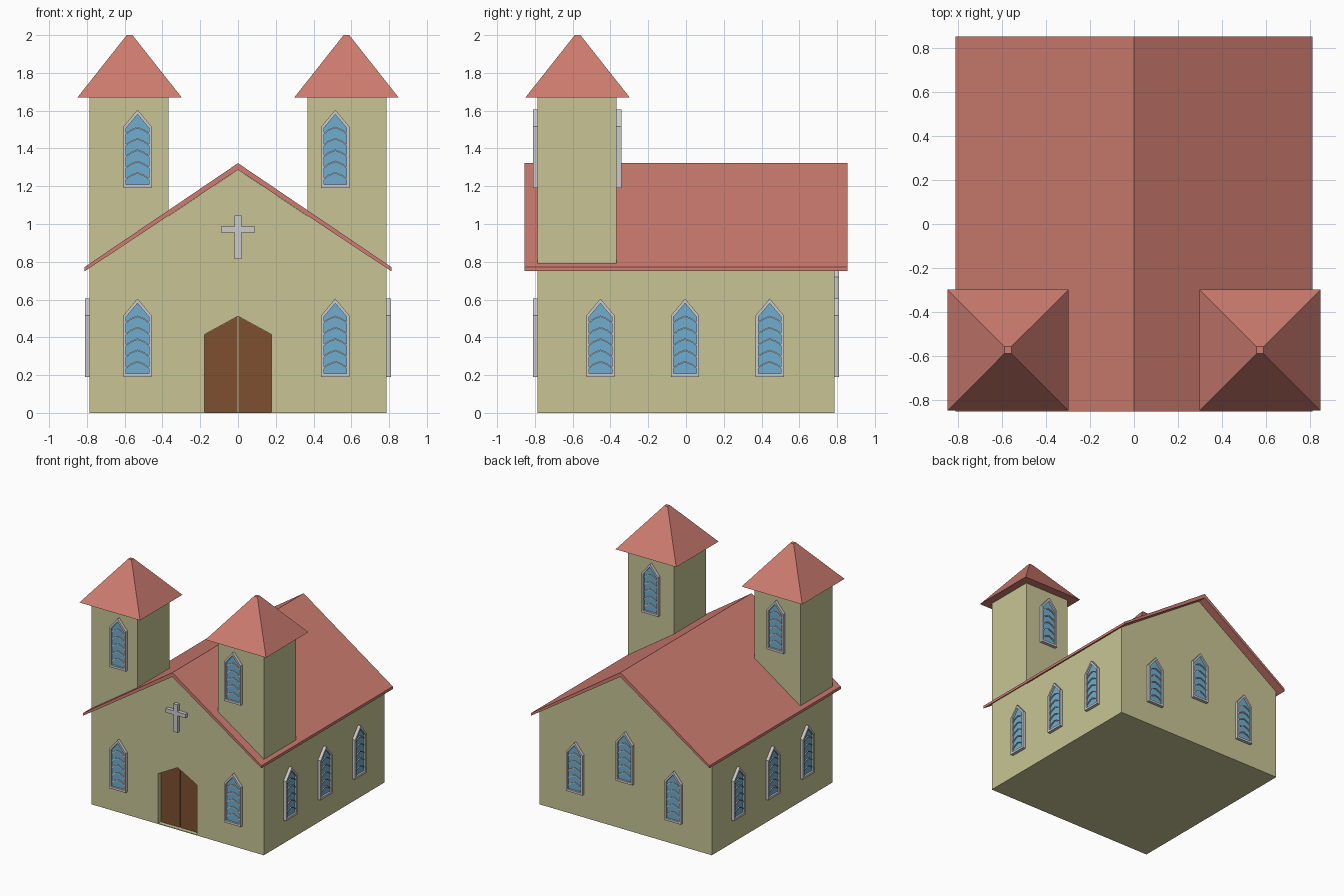
import bpy, bmesh, math
from mathutils import Matrix

if "Cube" in bpy.data.objects:
    bpy.data.objects.remove(bpy.data.objects["Cube"])


def material(name, rgb):
    m = bpy.data.materials.new(name)
    m.diffuse_color = (*rgb, 1)
    m.use_nodes = True
    m.node_tree.nodes["Principled BSDF"].inputs["Base Color"].default_value = m.diffuse_color
    return m


WALL = material("wall_plaster", (0.58, 0.56, 0.30))
ROOF = material("roof_tile", (0.61, 0.20, 0.16))
GLASS = material("window_glass", (0.16, 0.42, 0.62))
WOOD = material("door_wood", (0.21, 0.08, 0.03))


def add_prism(bm, pts, y0, y1):
    """Extrude an x-z outline along y."""
    face = bm.faces.new([bm.verts.new((x, y0, z)) for x, z in pts])
    ext = bmesh.ops.extrude_face_region(bm, geom=[face], use_keep_orig=True)
    moved = [g for g in ext["geom"] if isinstance(g, bmesh.types.BMVert)]
    bmesh.ops.translate(bm, verts=moved, vec=(0, y1 - y0, 0))


def to_mesh(name, bm, mat=None):
    bmesh.ops.recalc_face_normals(bm, faces=bm.faces)
    me = bpy.data.meshes.new(name)
    bm.to_mesh(me)
    bm.free()
    if mat:
        me.materials.append(mat)
    return me


def place(name, me, matrix=None):
    ob = bpy.data.objects.new(name, me)
    bpy.context.collection.objects.link(ob)
    if matrix is not None:
        ob.matrix_world = matrix
    return ob


def prism(name, pts, y0, y1, mat=None):
    bm = bmesh.new()
    add_prism(bm, pts, y0, y1)
    return place(name, to_mesh(name, bm, mat))


# Main hall with gables
W, RIDGE, SLOPE = 0.785, 1.287, 0.665


def under(x):
    return RIDGE - SLOPE * abs(x)


hall = prism("hall_walls", [(-W, 0), (W, 0), (W, under(W)), (0, RIDGE), (-W, under(W))], -W, W, WALL)

# Recessed doorway and two door leaves
cutter = prism("doorway_cutter", [(-0.178, 0.006), (0.178, 0.006), (0.178, 0.415),
                                  (0, 0.512), (-0.178, 0.415)], -0.9, -0.745)
cutter.hide_render = True
cutter.hide_set(True)
cut = hall.modifiers.new("doorway", "BOOLEAN")
cut.object = cutter
cut.operation = "DIFFERENCE"
cut.solver = "EXACT"
for s, side in ((-1, "left"), (1, "right")):
    prism(f"door_{side}", [(s * 0.003, 0.006), (s * 0.177, 0.006), (s * 0.177, 0.415),
                           (s * 0.003, 0.51)], -0.752, -0.74, WOOD)

# Main roof slab
E = 0.812
prism("main_roof", [(-E, 0.75), (-E, 0.772), (0, 1.322), (E, 0.772), (E, 0.75), (0, RIDGE)],
      -0.855, 0.855, ROOF)

# Cross on the front gable
prism("gable_cross", [(-.018, .815), (.018, .815), (.018, .955), (.09, .955), (.09, .987),
                      (.018, .987), (.018, 1.045), (-.018, 1.045), (-.018, .987),
                      (-.09, .987), (-.09, .955), (-.018, .955)], -0.815, -W)

# Twin towers with pyramid roofs
for s, side in ((-1, "left"), (1, "right")):
    a, b = s * 0.367, s * W
    prism(f"tower_{side}", [(a, under(a)), (b, under(b)), (b, 1.672), (a, 1.672)], -W, -0.367, WALL)
    bm = bmesh.new()
    r2 = math.sqrt(2)
    bmesh.ops.create_cone(bm, cap_ends=True, segments=4, radius1=0.276 * r2, radius2=0.015 * r2,
                          depth=0.33, matrix=Matrix.Rotation(math.pi / 4, 4, "Z"))
    place(f"tower_roof_{side}", to_mesh(f"tower_roof_{side}", bm, ROOF),
          Matrix.Translation((s * 0.574, -0.574, 1.835)))

# Window frame with chevron bars (shared mesh, facing -y)
outer = [(-.075, 0), (.075, 0), (.075, .325), (0, .415), (-.075, .325)]
inner = [(-.06, .018), (.06, .018), (.06, .319), (0, .39), (-.06, .319)]
bm = bmesh.new()
rings = [[bm.verts.new((x, y, z)) for x, z in ring]
         for ring, y in ((outer, 0), (outer, -0.025), (inner, -0.025), (inner, 0))]
for k in range(4):
    r, q = rings[k], rings[(k + 1) % 4]
    for i in range(5):
        j = (i + 1) % 5
        bm.faces.new((r[i], r[j], q[j], q[i]))
for k in range(5):
    z = 0.085 + 0.06 * k
    add_prism(bm, [(-.06, z - .032), (-.035, z - .014), (0, z), (.035, z - .014), (.06, z - .032),
                   (.06, z - .04), (.035, z - .022), (0, z - .008), (-.035, z - .022),
                   (-.06, z - .04)], -0.018, -0.008)
frame_mesh = to_mesh("window_frame", bm)
bm = bmesh.new()
add_prism(bm, inner, -0.01, -0.002)
glass_mesh = to_mesh("window_glass", bm, GLASS)

# Window positions: x, y, z of sill, turn about z in degrees
spots = [(x, -W, z, 0) for x in (-0.532, 0.515) for z in (0.19, 1.19)]
spots += [(x, -0.367, 1.19, 180) for x in (-0.57, 0.57)]
spots += [(W, y, 0.19, 90) for y in (-0.453, -0.005, 0.443)]
spots += [(-W, y, 0.19, -90) for y in (-0.443, 0.005, 0.453)]
spots += [(x, W, z, 180) for x, z in ((-0.445, 0.19), (0, 0.395), (0.453, 0.19))]
for x, y, z, turn in spots:
    m = Matrix.Translation((x, y, z)) @ Matrix.Rotation(math.radians(turn), 4, "Z")
    place("window_frame", frame_mesh, m)
    place("window_glass", glass_mesh, m)
